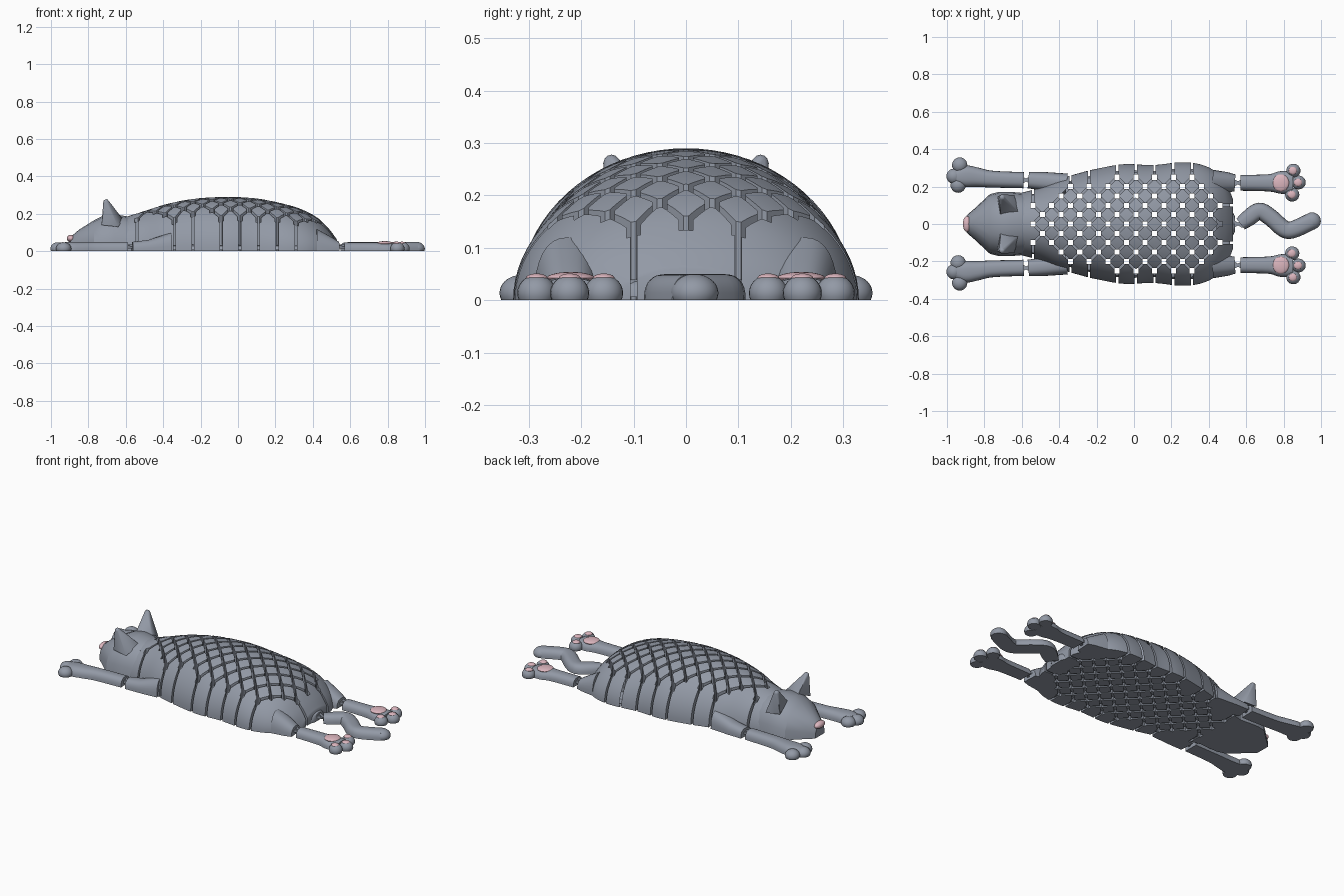
import bpy, bmesh, math
from mathutils import Vector, Matrix

if "Cube" in bpy.data.objects:
    bpy.data.objects.remove(bpy.data.objects["Cube"])


def material(name, rgb):
    m = bpy.data.materials.new(name)
    m.use_nodes = True
    m.diffuse_color = (*rgb, 1)
    bsdf = next(n for n in m.node_tree.nodes if n.type == 'BSDF_PRINCIPLED')
    bsdf.inputs["Base Color"].default_value = (*rgb, 1)
    return m


GREY = material("slate_grey", (0.29, 0.32, 0.38))
PINK = material("soft_pink", (0.72, 0.47, 0.52))


def finish(name, bm, mat=GREY, angle=40):
    bmesh.ops.recalc_face_normals(bm, faces=bm.faces)
    me = bpy.data.meshes.new(name)
    bm.to_mesh(me)
    bm.free()
    ob = bpy.data.objects.new(name, me)
    bpy.context.collection.objects.link(ob)
    me.materials.append(mat)
    smooth(ob, angle)
    return ob


def smooth(ob, angle=40):
    bpy.ops.object.select_all(action='DESELECT')
    bpy.context.view_layer.objects.active = ob
    ob.select_set(True)
    if angle:
        bpy.ops.object.shade_smooth_by_angle(angle=math.radians(angle))


def refine(stations, steps):
    """Catmull-Rom interpolation of a list of stations."""
    p = [Vector(s) for s in stations]
    p = [p[0]] + p + [p[-1]]
    out = []
    for i in range(1, len(p) - 2):
        a, b, c, d = p[i - 1:i + 3]
        for k in range(steps):
            t = k / steps
            out.append((b * 2 + (c - a) * t + (a * 2 - b * 5 + c * 4 - d) * t * t
                        + (b * 3 - a - c * 3 + d) * t ** 3) / 2)
    return out + [p[-2]]


def loft(name, stations, segs=16, power=2.0, angle=40, base=0):
    """Flat-bottomed arch swept along stations of (x, y, half width, height)."""
    bm = bmesh.new()
    rings = []
    for i, (x, y, w, h) in enumerate(stations):
        a, b = stations[max(i - 1, 0)], stations[min(i + 1, len(stations) - 1)]
        t = Vector((b[0] - a[0], b[1] - a[1])).normalized()
        ring = []
        for k in range(segs + 1):
            c, s = math.cos(math.pi * k / segs), math.sin(math.pi * k / segs)
            u = math.copysign(abs(c) ** (2 / power), c) * w
            z = abs(s) ** (2 / power) * h if 0 < k < segs else 0
            ring.append(bm.verts.new((x - t.y * u, y + t.x * u, base + z)))
        rings.append(ring)
    n = segs + 1
    for r, q in zip(rings, rings[1:]):
        for k in range(n):
            bm.faces.new((r[k], r[(k + 1) % n], q[(k + 1) % n], q[k]))
    bm.faces.new(rings[0])
    bm.faces.new(rings[-1])
    return finish(name, bm, GREY, angle)


def dome(name, loc, size, mat=GREY):
    """Ellipsoid trimmed flat at the ground."""
    bm = bmesh.new()
    bmesh.ops.create_uvsphere(bm, u_segments=24, v_segments=14, radius=1)
    bmesh.ops.transform(bm, verts=bm.verts,
                        matrix=Matrix.LocRotScale(Vector(loc), None, Vector(size)))
    cut = bmesh.ops.bisect_plane(bm, geom=bm.verts[:] + bm.edges[:] + bm.faces[:],
                                 plane_co=(0, 0, 0), plane_no=(0, 0, -1), clear_outer=True)
    edges = [e for e in cut['geom_cut'] if isinstance(e, bmesh.types.BMEdge)]
    if edges:
        bmesh.ops.edgeloop_fill(bm, edges=edges)
    return finish(name, bm, mat)


def boxes(name, items, mat=GREY):
    """Boxes given as (centre, size, turn about z)."""
    bm = bmesh.new()
    for loc, size, turn in items:
        mx = Matrix.Translation(loc) @ Matrix.Rotation(turn, 4, 'Z') @ Matrix.Diagonal((*size, 1))
        bmesh.ops.create_cube(bm, size=1, matrix=mx)
    return finish(name, bm, mat, 0)


def carve(ob, cutter):
    mod = ob.modifiers.new("cut", 'BOOLEAN')
    mod.operation, mod.solver, mod.object = 'DIFFERENCE', 'EXACT', cutter
    smooth(ob, 0)
    bpy.ops.object.modifier_apply(modifier=mod.name)


# Body dome
outline = refine([(-.61, 0, .165, .18), (-.5, 0, .195, .215), (-.4, 0, .24, .247),
                  (-.3, 0, .27, .27), (-.2, 0, .295, .284), (-.05, 0, .32, .29),
                  (.1, 0, .315, .282), (.25, 0, .33, .252), (.35, 0, .32, .22),
                  (.43, 0, .285, .175), (.49, 0, .225, .115), (.53, 0, .13, .06)], 5)
body = loft("body_scales", outline, 40)
sheet = loft("hinge_sheet", [(s[0] * .97, 0, s[2] * .9, .035) for s in outline],
             8, 4, base=.006)

# Diagonal lattice that splits the body into linked diamond scales
D, GAP = .05, .012


def half_width(x):
    return min(outline, key=lambda s: abs(s[0] - x))[2]


nodes = set()
for k in range(21):
    for j in range(-6, 7):
        x, y = .46 - k * D, j * D
        limit = .12 if k == 0 else half_width(x) - .055
        if (k + j) % 2 == 0 and abs(y) <= limit:
            nodes.add((k, j))


def spot(k, j):
    return Vector((.46 - k * D, j * D, .2))


walls = []
for sign in (1, -1):
    runs = {}
    for k, j in nodes:
        runs.setdefault(k + sign * j, []).append((k, j))
    items = []
    for run in runs.values():
        a, b = spot(*min(run)), spot(*max(run))
        if a != b:
            items.append(((a + b) / 2, ((b - a).length, GAP, .6), sign * math.pi / 4))
    walls.append(boxes("scale_cutter", items))
pillars = boxes("corner_cutter", [(spot(*n), (.027, .027, .62), 0) for n in nodes])
slots = []
for k, j in nodes:
    s = 1 if j > 0 else -1
    if k == 0 and j:
        slots.append((spot(k, j) + Vector((.1, 0, 0)), (.2, GAP, .64), 0))
    elif abs(j) > 1 and not {(k + 1, j + s), (k - 1, j + s)} & nodes:
        slots.append((spot(k, j) + Vector((0, s * .1, 0)), (GAP, .2, .64), 0))
edge_slots = boxes("edge_cutter", slots)
for cutter in walls + [pillars, edge_slots]:
    carve(body, cutter)
carve(sheet, pillars)
for cutter in walls + [pillars, edge_slots]:
    bpy.data.objects.remove(cutter)
smooth(body)
smooth(sheet)

# Head and nose
loft("head", [(-.895, 0, .045, .07), (-.885, 0, .055, .085), (-.85, 0, .085, .115),
              (-.77, 0, .16, .165), (-.72, 0, .172, .19), (-.66, 0, .172, .198),
              (-.585, 0, .165, .185)], 10, 2.2, 20)
dome("nose", (-.893, 0, .068), (.022, .042, .02), PINK)

for side, s in (("left", 1), ("right", -1)):
    # Ear: hull from a four-cornered base to a rounded tip
    bm = bmesh.new()
    bmesh.ops.create_icosphere(bm, subdivisions=2, radius=.016,
                               matrix=Matrix.Translation((-.705, s * .142, .262)))
    for x, y, z in ((-.73, .145, .14), (-.64, .155, .13), (-.615, .06, .17), (-.715, .05, .18)):
        bm.verts.new((x, s * y, z))
    hull = bmesh.ops.convex_hull(bm, input=bm.verts)
    junk = set(hull['geom_interior']) | set(hull['geom_unused'])
    bmesh.ops.delete(bm, geom=[v for v in junk if isinstance(v, bmesh.types.BMVert)],
                     context='VERTS')
    finish(f"ear_{side}", bm, GREY, 30)

# The y sign names the model's near and far side
for side, s in (("far", 1), ("near", -1)):
    # Front leg with three toes
    loft(f"shoulder_{side}", [(-.565, s * .235, .044, .05), (-.48, s * .228, .05, .06),
                              (-.36, s * .215, .055, .1)], 16, 2.6)
    loft(f"front_leg_{side}", refine([(-.95, s * .25, .045, .045), (-.9, s * .255, .058, .05),
                                      (-.84, s * .25, .052, .05), (-.76, s * .24, .045, .05),
                                      (-.59, s * .234, .043, .05)], 4), 16, 2.6)
    for i, (x, y) in enumerate(((-.932, .315), (-.962, .255), (-.94, .208))):
        dome(f"front_toe_{side}_{i}", (x, s * y, .014), (.041, .041, .034))

    # Rear leg with paw pads facing up
    loft(f"hip_{side}", [(.42, s * .225, .065, .12), (.5, s * .222, .055, .075),
                         (.54, s * .22, .045, .05)], 16, 2.4)
    loft(f"rear_leg_{side}", refine([(.57, s * .22, .042, .046), (.72, s * .22, .046, .046),
                                     (.78, s * .222, .06, .046), (.85, s * .222, .06, .042)],
                                    4), 16, 2.6)
    dome(f"paw_pad_{side}", (.785, s * .22, .042), (.044, .046, .012), PINK)
    for i, (x, y) in enumerate(((.852, .285), (.88, .222), (.846, .157))):
        dome(f"rear_toe_{side}_{i}", (x, s * y, .014), (.038, .037, .034))
        dome(f"toe_pad_{side}_{i}", (x - .003, s * y, .042), (.022, .021, .009), PINK)

    # Links joining the legs to the body
    for part, x, y in (("front", -.577, .235), ("rear", .556, .22)):
        boxes(f"{part}_link_{side}", [((x, s * y, .022), (.06, .014, .016), .5),
                                      ((x, s * y, .03), (.06, .014, .012), -.5)])

# Tail: a zigzag with rounded bends and its link
loft("tail_root", [(.44, 0, .085, .11), (.53, 0, .06, .05), (.54, 0, .04, .045)], 16, 2.4)
loft("tail", refine([(.57, 0, .036, .046), (.61, .03, .044, .05), (.67, .068, .046, .05),
                     (.73, .035, .046, .05), (.8, -.025, .046, .05), (.85, -.03, .046, .05),
                     (.95, .015, .046, .05)], 5), 16, 2.6)
dome("tail_tip", (.952, .016, .014), (.047, .046, .036))
boxes("tail_link", [((.556, 0, .022), (.06, .014, .016), .5),
                    ((.556, 0, .03), (.06, .014, .012), -.5)])
